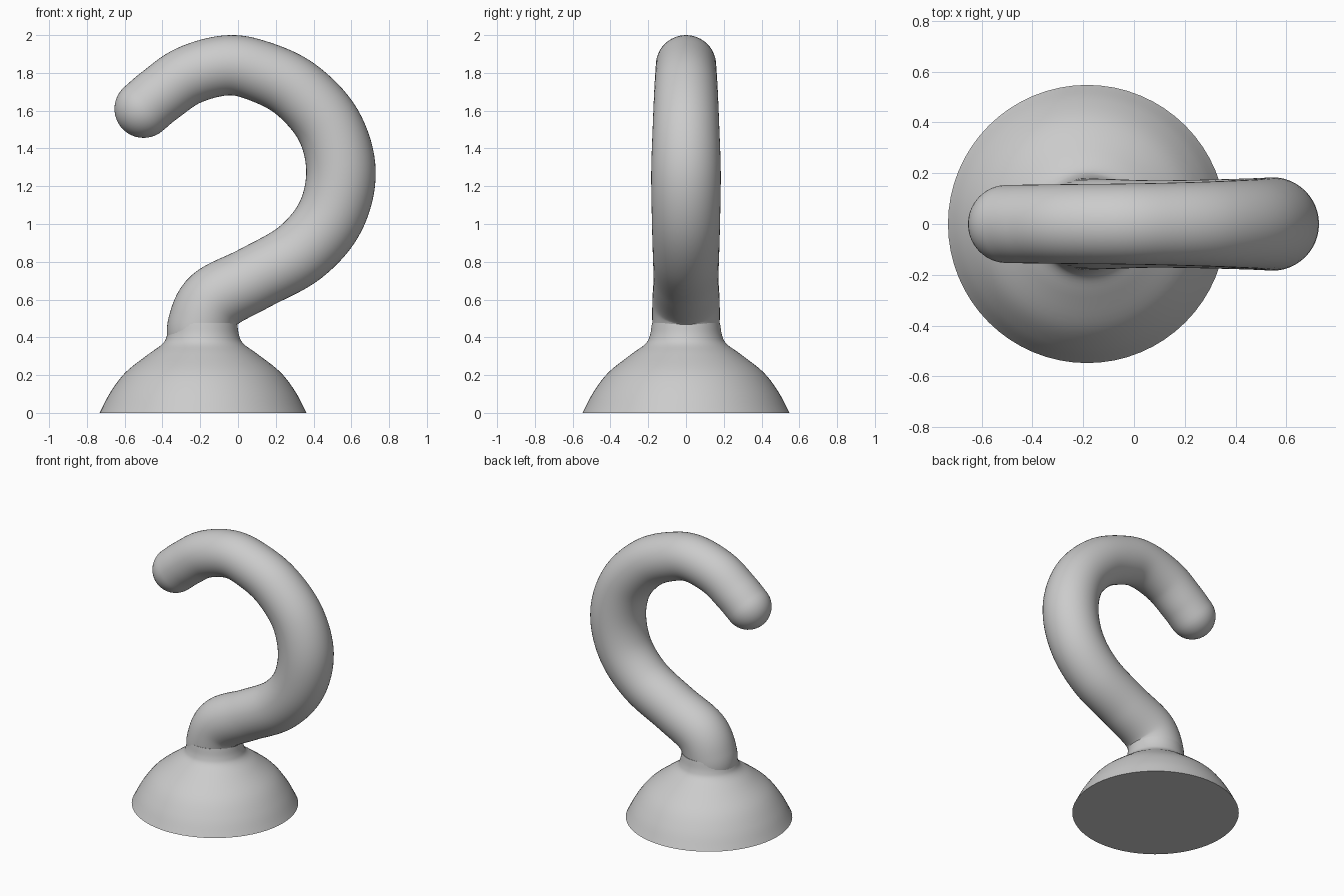
import bpy, bmesh, math
from mathutils import Vector

if "Cube" in bpy.data.objects:
    bpy.data.objects.remove(bpy.data.objects["Cube"])

CX = -0.185  # axis of the suction cup


def spline(pts, n):
    """Catmull-Rom samples through tuples of any size."""
    p = [Vector(q) for q in pts]
    p = [2 * p[0] - p[1]] + p + [2 * p[-1] - p[-2]]
    out = []
    for i in range(1, len(p) - 2):
        a, b, c, d = p[i - 1:i + 3]
        for k in range(n):
            t = k / n
            out.append(0.5 * (2 * b + (c - a) * t + (2 * a - 5 * b + 4 * c - d) * t * t
                              + (3 * b - a - 3 * c + d) * t ** 3))
    return out + [p[-2]]


def skin(name, rings):
    """Join rings of points into a closed, smooth shaded tube."""
    bm = bmesh.new()
    vs = [[bm.verts.new(co) for co in r] for r in rings]
    n = len(vs[0])
    for a, b in zip(vs, vs[1:]):
        for i in range(n):
            j = (i + 1) % n
            bm.faces.new((a[i], a[j], b[j], b[i]))
    bm.faces.new(vs[0])
    bm.faces.new(vs[-1])
    bmesh.ops.recalc_face_normals(bm, faces=bm.faces[:])
    me = bpy.data.meshes.new(name)
    bm.to_mesh(me)
    bm.free()
    ob = bpy.data.objects.new(name, me)
    bpy.context.collection.objects.link(ob)
    bpy.ops.object.select_all(action='DESELECT')
    ob.select_set(True)
    bpy.context.view_layer.objects.active = ob
    bpy.ops.object.shade_smooth_by_angle(angle=math.radians(50))
    return ob


def circle(c, u, v, r, n=64):
    return [c + r * (math.cos(2 * math.pi * i / n) * u + math.sin(2 * math.pi * i / n) * v)
            for i in range(n)]


X, Y, Z = Vector((1, 0, 0)), Vector((0, 1, 0)), Vector((0, 0, 1))

# suction cup: turned dome flaring up into a short neck, flat underside
profile = [(0.548, 0, 0), (0.49, 0.11, 0), (0.41, 0.215, 0), (0.29, 0.31, 0),
           (0.215, 0.365, 0), (0.191, 0.41, 0), (0.18, 0.475, 0)]
skin("suction_cup", [circle(Vector((CX, 0, p.y)), X, Y, p.x) for p in spline(profile, 5)])

# hook: (x, z, radius) along the centre line
path = [(-0.2, 0.36, 0.17), (-0.195, 0.46, 0.178), (-0.125, 0.598, 0.178),
        (0.085, 0.712, 0.172), (0.33, 0.85, 0.176), (0.49, 1.04, 0.181),
        (0.545, 1.28, 0.184), (0.48, 1.52, 0.176), (0.31, 1.71, 0.168),
        (0.11, 1.81, 0.162), (-0.06, 1.84, 0.159), (-0.26, 1.787, 0.157),
        (-0.41, 1.685, 0.155), (-0.5, 1.61, 0.154)]
s = spline(path, 8)
rings = []
for i, p in enumerate(s):
    a, b = s[max(i - 1, 0)], s[min(i + 1, len(s) - 1)]
    t = Vector((b.x - a.x, 0, b.y - a.y)).normalized()
    c, r = Vector((p.x, 0, p.y)), p.z
    rings.append(circle(c, t.cross(Y), Y, r, 48))
# rounded tip
for k in range(1, 12):
    w = k / 11.3 * math.pi / 2
    rings.append(circle(c + t * r * math.sin(w), t.cross(Y), Y, r * math.cos(w), 48))
skin("hook", rings)
